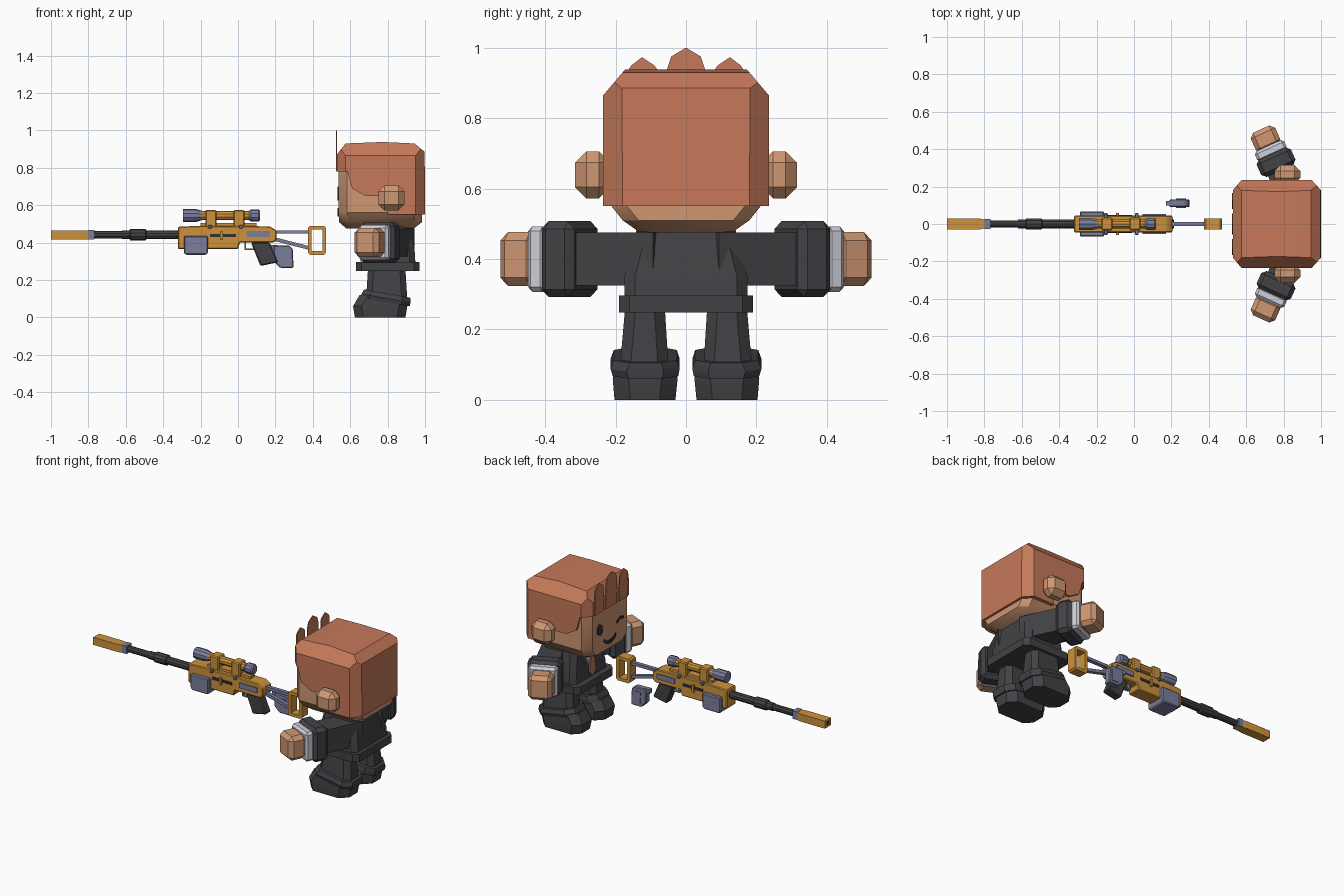
import bpy, bmesh, math
from mathutils import Matrix, Vector

if "Cube" in bpy.data.objects:
    bpy.data.objects.remove(bpy.data.objects["Cube"])


def material(name, rgb):
    m = bpy.data.materials.new(name)
    m.diffuse_color = (*rgb, 1)
    m.use_nodes = True
    m.node_tree.nodes["Principled BSDF"].inputs["Base Color"].default_value = m.diffuse_color
    return m


HAIR = material("auburn", (0.56, 0.19, 0.10))
SKIN = material("skin", (0.62, 0.31, 0.17))
CLOTH = material("charcoal cloth", (0.055, 0.055, 0.062))
WHITE = material("white cuff", (0.62, 0.62, 0.69))
GOLD = material("gold", (0.61, 0.29, 0.045))
STEEL = material("blue steel", (0.20, 0.21, 0.34))
DARK = material("near black", (0.03, 0.03, 0.035))


def finish(bm, name, mat, bevel=0, mirror=False, seg=1, matrix=None):
    bmesh.ops.recalc_face_normals(bm, faces=bm.faces)
    if bevel:
        bmesh.ops.bevel(bm, geom=bm.edges[:], offset=bevel, segments=seg,
                        profile=0.5, affect='EDGES', clamp_overlap=True)
    if matrix:
        bm.transform(matrix)
    me = bpy.data.meshes.new(name)
    bm.to_mesh(me)
    bm.free()
    me.materials.append(mat)
    ob = bpy.data.objects.new(name, me)
    bpy.context.collection.objects.link(ob)
    if mirror:
        mod = ob.modifiers.new("mirror", 'MIRROR')
        mod.use_axis = (False, True, False)
    return ob


def skin_rings(rings):
    """Solid through a stack of equal-length rings, capped at both ends."""
    bm = bmesh.new()
    vs = [[bm.verts.new(p) for p in r] for r in rings]
    n = len(vs[0])
    for a, b in zip(vs, vs[1:]):
        for i in range(n):
            bm.faces.new((a[i], a[(i + 1) % n], b[(i + 1) % n], b[i]))
    bm.faces.new(vs[0][::-1])
    bm.faces.new(vs[-1])
    return bm


def side_prism(name, pts, y0, y1, mat, **kw):
    bm = skin_rings([[(x, y, z) for x, z in pts] for y in (y0, y1)])
    return finish(bm, name, mat, **kw)


def front_plate(name, pts, x, mat, t=0.006, **kw):
    bm = skin_rings([[(xx, y, z) for y, z in pts] for xx in (x, x + t)])
    return finish(bm, name, mat, **kw)


def box(name, x, y, z, mat, **kw):
    pts = [(x[0], z[0]), (x[1], z[0]), (x[1], z[1]), (x[0], z[1])]
    return side_prism(name, pts, y[0], y[1], mat, **kw)


def tower(name, levels, c, mat, **kw):
    """Octagonal levels: (x0, x1, y0, y1, z, tilt in z from front to back)."""
    rings = []
    for x0, x1, y0, y1, z, tilt in levels:
        ring = [(x0 + c, y0), (x1 - c, y0), (x1, y0 + c), (x1, y1 - c),
                (x1 - c, y1), (x0 + c, y1), (x0, y1 - c), (x0, y0 + c)]
        rings.append([(x, y, z + tilt * (x - x0) / (x1 - x0)) for x, y in ring])
    return finish(skin_rings(rings), name, mat, **kw)


def tube(name, stations, z, mat, n=10):
    """Round rod along x from (x, radius) stations."""
    rings = [[(x, r * math.cos(2 * math.pi * (i + .5) / n),
               z + r * math.sin(2 * math.pi * (i + .5) / n)) for i in range(n)]
             for x, r in stations]
    return finish(skin_rings(rings), name, mat)


def chamfer(bm, co, no):
    r = bmesh.ops.bisect_plane(bm, geom=bm.verts[:] + bm.edges[:] + bm.faces[:],
                               plane_co=co, plane_no=no, clear_outer=True)
    edges = [e for e in r['geom_cut'] if isinstance(e, bmesh.types.BMEdge)]
    bmesh.ops.holes_fill(bm, edges=edges, sides=0)


# ---- head ----
tower("head", [(.58, .94, -.13, .13, .475, 0), (.54, .985, -.18, .18, .51, 0),
               (.538, .985, -.22, .22, .56, 0), (.538, .985, -.22, .22, .83, 0)], .045, SKIN)

hair_side = [(.53, .78), (.528, .87), (.575, .93), (.77, .938), (.945, .93), (.998, .885),
             (1.0, .55), (.80, .55), (.80, .65), (.68, .65), (.61, .69), (.585, .78)]
bm = skin_rings([[(x, y, z) for x, z in hair_side] for y in (-.235, .235)])
bmesh.ops.recalc_face_normals(bm, faces=bm.faces)
for s in (-1, 1):
    chamfer(bm, (.77, s * .235, .865), Vector((0, s * .065, .055)))
    chamfer(bm, (.575, s * .235, .7), Vector((-.055, s * .047, 0)))
    chamfer(bm, (.95, s * .235, .7), Vector((.055, s * .05, 0)))
finish(bm, "hair", HAIR)

# hair tufts standing on the fringe
front_plate("middle_tuft", [(-.055, .78), (.055, .78), (.055, .935), (.042, .975),
                            (0, 1.0), (-.042, .975), (-.055, .935)], .524, HAIR)
front_plate("side_tuft", [(.08, .78), (.165, .78), (.165, .935), (.155, .95),
                          (.125, .973), (.09, .95), (.08, .935)], .524, HAIR, mirror=True)

# ears
box("ear", (.75, .89), (.215, .315), (.572, .706), SKIN, bevel=.032, mirror=True)

# painted face
front_plate("open_eye", [(.075, .64), (.10, .625), (.125, .64), (.13, .68),
                         (.105, .70), (.08, .685)], .533, DARK)
front_plate("winking_eye", [(-.07, .655), (-.10, .672), (-.135, .665),
                            (-.135, .65), (-.10, .655), (-.07, .64)], .533, DARK)
arc = [math.pi * (1.15 + .7 * i / 6) for i in range(7)]
smile = [(.07 * math.cos(a), .60 + .06 * math.sin(a)) for a in arc]
smile += [(.062 * math.cos(a), .605 + .042 * math.sin(a)) for a in reversed(arc)]
front_plate("smile", smile, .533, DARK)

# ---- body ----
tower("torso", [(.665, .95, -.175, .175, .27, 0), (.67, .945, -.175, .175, .35, 0),
                (.69, .918, -.135, .135, .505, 0)], .03, CLOTH)
tower("jacket_hem", [(.63, .97, -.19, .19, .248, 0),
                     (.63, .97, -.19, .19, .297, 0)], .03, CLOTH)
front_plate("shirt_front", [(0, .33), (.075, .475), (-.075, .475)], .664, WHITE, t=.03)
front_plate("tie", [(0, .30), (.03, .335), (.014, .45), (.022, .475),
                    (-.022, .475), (-.014, .45), (-.03, .335)], .656, HAIR, t=.008)

# arms swept forward; local y runs along the arm
arm = Matrix.Translation((.855, .12, .40)) @ Matrix.Rotation(math.radians(24.4), 4, 'Z')
for name, y0, y1, h, mat, bev in (("sleeve", -.06, .21, .075, CLOTH, 0),
                                  ("sleeve_cuff", .18, .283, .108, CLOTH, .022),
                                  ("shirt_cuff", .27, .328, .093, WHITE, .014),
                                  ("hand", .31, .425, .077, SKIN, .024)):
    box(name, (-h * .93, h * .93), (y0, y1), (-h, h), mat, bevel=bev, mirror=True, matrix=arm)

# legs and boots
tower("leg", [(.685, .905, .05, .187, .10, 0), (.695, .895, .06, .173, .26, 0)],
      .03, CLOTH, mirror=True)
tower("boot_cuff", [(.655, .918, .022, .208, .105, -.045), (.66, .922, .018, .214, .125, -.045),
                    (.675, .922, .026, .205, .15, -.045)], .045, CLOTH, mirror=True)
tower("boot", [(.625, .895, .03, .203, 0, 0), (.615, .905, .024, .208, .06, 0),
               (.65, .905, .03, .203, .12, -.03)], .045, CLOTH, mirror=True)

# ---- rifle barrel ----
tower_levels = [(-1.0, .03, .024), (-.83, .03, .024), (-.77, .018, .024)]
finish(skin_rings([[(x, -h, .441 - v), (x, h, .441 - v), (x, h, .441 + v), (x, -h, .441 + v)]
                   for x, h, v in tower_levels]), "muzzle_brake", GOLD)
front_plate("muzzle_bore", [(-.016, .43), (.016, .43), (.016, .453), (-.016, .453)],
            -1.0, DARK, t=-.001)
box("muzzle_band", (-.80, -.768), (-.026, .026), (.418, .468), STEEL)
tube("barrel", [(-.77, .02), (-.62, .02), (-.62, .024), (-.58, .024), (-.575, .032),
                (-.495, .032), (-.49, .024), (-.31, .024)], .442, CLOTH)

# receiver
side_prism("receiver", [(-.32, .365), (0, .365), (.01, .40), (.19, .40), (.205, .415),
                        (.205, .465), (.17, .487), (-.20, .49), (-.32, .485)],
           -.045, .045, GOLD, bevel=.005)
side_prism("fore_housing", [(-.29, .345), (-.28, .335), (-.17, .335), (-.16, .345),
                            (-.16, .435), (-.29, .435)], -.068, .068, STEEL, bevel=.006)
box("top_rail", (-.20, .10), (-.022, .022), (.485, .505), GOLD)
box("side_panel", (.045, .17), (-.053, .053), (.43, .462), STEEL)
box("bolt_slot", (-.15, -.01), (-.049, .049), (.43, .447), DARK)
box("bolt_tab", (-.095, -.08), (-.058, .058), (.415, .46), GOLD)
for x in (-.15, .015):
    box("receiver_pin", (x - .01, x + .01), (-.058, .058), (.475, .495), STEEL, bevel=.004)

# scope and mounts
tube("scope_tube", [(-.21, .025), (.07, .025)], .545, GOLD)
tube("scope_front", [(-.295, .035), (-.225, .035), (-.195, .026)], .545, STEEL)
tube("scope_rear", [(.06, .026), (.07, .033), (.11, .033), (.118, .026)], .545, STEEL)
for x in (-.145, .005):
    box("scope_mount", (x - .03, x + .03), (-.034, .034), (.47, .574), GOLD, bevel=.006)

# grip and trigger guard
side_prism("grip", [(.07, .40), (.17, .40), (.215, .295), (.12, .275)],
           -.028, .028, CLOTH, bevel=.006)
box("guard_bottom", (.04, .11), (-.012, .012), (.36, .368), STEEL)
box("guard_front", (.035, .043), (-.012, .012), (.36, .405), STEEL)

# skeleton stock
side_prism("upper_strut", [(.19, .448), (.385, .448), (.385, .466), (.19, .466)],
           -.012, .012, STEEL)
side_prism("lower_strut", [(.19, .41), (.385, .36), (.385, .38), (.19, .43)],
           -.012, .012, STEEL)
for x in (.375, .452):
    box("butt_post", (x, x + .019), (-.03, .03), (.35, .475), GOLD)
side_prism("butt_top", [(.375, .47), (.471, .47), (.471, .48), (.46, .49), (.385, .49),
                        (.375, .48)], -.03, .03, GOLD)
side_prism("butt_bottom", [(.375, .355), (.375, .345), (.385, .335), (.46, .335),
                           (.471, .345), (.471, .355)], -.03, .03, GOLD)

# loose magazine beside the rifle
side_prism("magazine", [(.19, .385), (.275, .385), (.293, .365), (.297, .265),
                        (.225, .265), (.19, .30)], .09, .132, STEEL, bevel=.005)
box("magazine_lip", (.17, .21), (.098, .124), (.362, .388), STEEL)
side_prism("magazine_inset", [(.225, .36), (.275, .36), (.277, .285), (.23, .285)],
           .086, .136, STEEL)

# smooth shading with sharp edges kept
for ob in bpy.context.scene.objects:
    ob.select_set(True)
    bpy.context.view_layer.objects.active = ob
bpy.ops.object.shade_smooth_by_angle(angle=math.radians(32))
